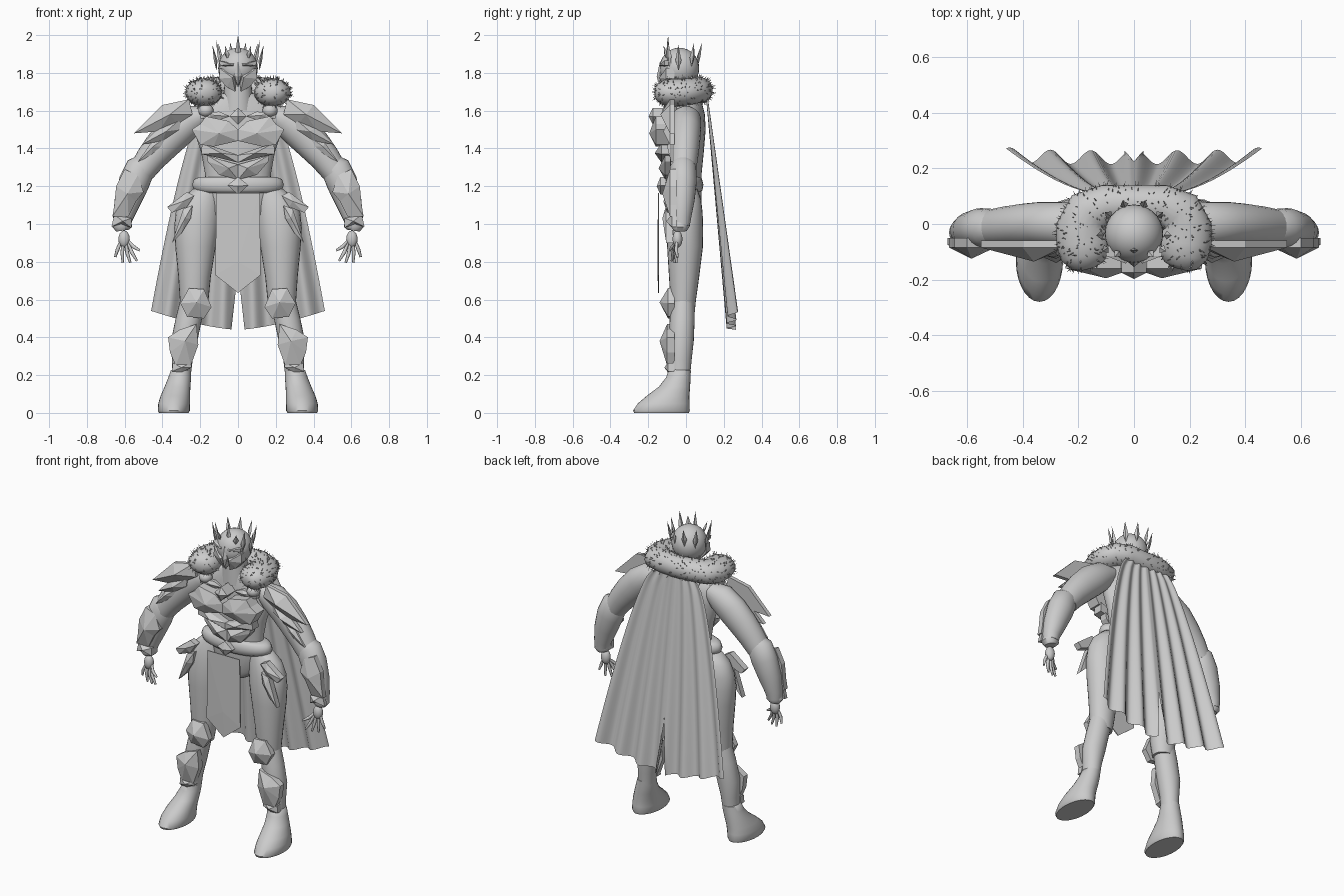
import bpy, bmesh, math, random
from mathutils import Vector
random.seed(4)

mat = bpy.data.materials.new("plain_grey")
mat.diffuse_color = (0.6, 0.6, 0.6, 1)


def finish(name, bm, mirror=False, smooth=None):
    bmesh.ops.recalc_face_normals(bm, faces=bm.faces)
    me = bpy.data.meshes.new(name)
    bm.to_mesh(me)
    bm.free()
    me.materials.append(mat)
    ob = bpy.data.objects.new(name, me)
    bpy.context.collection.objects.link(ob)
    if smooth:
        bpy.ops.object.select_all(action='DESELECT')
        ob.select_set(True)
        bpy.context.view_layer.objects.active = ob
        bpy.ops.object.shade_smooth_by_angle(angle=math.radians(smooth))
    if mirror:
        m = ob.modifiers.new("mirror", 'MIRROR')
        m.merge_threshold = 0.0005
    return ob


def tube(bm, rings, n=24, hint=(0, 1, 0), level=False):
    """Skin elliptical sections (x, y, z, radius across, radius along hint)."""
    v, loops = Vector(hint), []
    P = [Vector(r[:3]) for r in rings]
    for i, r in enumerate(rings):
        t = P[min(i + 1, len(P) - 1)] - P[max(i - 1, 0)]
        t = Vector((0, 0, 1)) if level else (t - v * t.dot(v)).normalized()
        u = v.cross(t)
        loops.append([bm.verts.new(P[i] + u * r[3] * math.cos(a) + v * r[4] * math.sin(a))
                      for a in (2 * math.pi * k / n for k in range(n))])
    for a, b in zip(loops, loops[1:]):
        for k in range(n):
            bm.faces.new((a[k], a[(k + 1) % n], b[(k + 1) % n], b[k]))
    bm.faces.new(loops[0])
    bm.faces.new(loops[-1])


def limb(name, rings, mirror=True, **kw):
    bm = bmesh.new()
    tube(bm, rings, **kw)
    return finish(name, bm, mirror, 50)


def ball(name, c, r, mirror=False):
    bm = bmesh.new()
    bmesh.ops.create_uvsphere(bm, u_segments=28, v_segments=16, radius=1)
    for v in bm.verts:
        v.co = Vector(c) + Vector([v.co[i] * r[i] for i in range(3)])
    return finish(name, bm, mirror, 60)


def plate(name, pts, back, rim, apex, mirror=True):
    """Faceted armour plate: xz outline, rim depth and a raised point."""
    bm = bmesh.new()
    b = [bm.verts.new((x, back, z)) for x, z in pts]
    f = [bm.verts.new((x, rim, z)) for x, z in pts]
    top, n = bm.verts.new(apex), len(pts)
    bm.faces.new(b)
    for i in range(n):
        j = (i + 1) % n
        bm.faces.new((b[i], b[j], f[j], f[i]))
        bm.faces.new((f[i], f[j], top))
    return finish(name, bm, mirror)


# Torso, neck, belt, hips
limb("torso", [(0, 0, 1.16, .17, .08), (0, 0, 1.27, .175, .083), (0, .002, 1.38, .195, .092),
               (0, .004, 1.5, .235, .1), (0, .004, 1.58, .24, .096), (0, 0, 1.64, .19, .085),
               (0, -.01, 1.69, .09, .07)], False, n=32, level=True)
limb("neck", [(0, -.025, 1.6, .085, .075), (0, -.03, 1.8, .065, .065)], False, level=True)
limb("belt", [(0, -.01, 1.165, .2, .085), (0, -.01, 1.178, .232, .097), (0, -.01, 1.208, .243, .102),
              (0, -.01, 1.238, .232, .095), (0, -.01, 1.25, .2, .085)], False, n=32, level=True)
limb("hips", [(0, 0, .99, .07, .06), (0, 0, 1.05, .17, .08), (0, 0, 1.18, .2, .083)],
     False, n=32, level=True)

# Legs and boots
limb("thigh", [(.165, 0, 1.185, .075, .06), (.195, 0, 1.13, .105, .08), (.212, -.002, 1.06, .118, .09),
               (.22, -.005, .98, .118, .096), (.225, -.005, .88, .107, .095), (.23, -.01, .72, .086, .08),
               (.232, -.015, .6, .076, .068), (.235, -.015, .52, .065, .06)], level=True)
limb("shin", [(.235, -.015, .6, .07, .06), (.26, -.02, .5, .07, .066), (.285, -.025, .38, .07, .066),
              (.295, -.03, .28, .055, .06), (.3, -.033, .2, .05, .055)], level=True)
limb("boot", [(.34, -.13, 0, .078, .145), (.34, -.13, .012, .085, .15), (.338, -.118, .05, .084, .137),
              (.332, -.095, .09, .078, .113), (.32, -.06, .14, .068, .082), (.308, -.04, .19, .06, .064),
              (.302, -.034, .225, .054, .06), (.302, -.034, .232, .04, .045)], n=28, level=True)

# Arms
limb("upper_arm", [(.18, 0, 1.58, .05, .06), (.25, 0, 1.55, .085, .08), (.33, 0, 1.49, .095, .08),
                   (.4, -.005, 1.42, .09, .078), (.46, -.01, 1.35, .08, .074), (.51, -.015, 1.28, .07, .068)])
limb("forearm", [(.49, -.015, 1.33, .05, .05), (.515, -.015, 1.3, .078, .07), (.55, -.015, 1.22, .082, .072),
                 (.585, -.02, 1.12, .07, .065), (.61, -.025, 1.03, .052, .052), (.615, -.025, .99, .045, .045)])
limb("wrist_cuff", [(.61, -.03, 1.02, .045, .045), (.613, -.03, .985, .052, .048), (.61, -.03, .965, .035, .035)])
ball("palm", (.603, -.045, .92), (.03, .026, .045), True)
bm = bmesh.new()
for x, y, z in [(.52, -.085, .86), (.535, -.075, .805), (.57, -.06, .795), (.61, -.05, .795), (.65, -.045, .825)]:
    sx = .6 + (x - .585) * .3
    tube(bm, [(sx, -.048, .91, .008, .008), ((sx + x) / 2 + .004, (y - .06) / 2, (z + .9) / 2, .01, .01),
              (x, y, z, .006, .006)], n=8)
finish("fingers", bm, True, 50)
ball("clasp", (.17, -.085, 1.6), (.04, .04, .035), True)

# Head and mask
ball("head", (0, -.035, 1.825), (.105, .105, .108))
plate("mask_cheek", [(.004, 1.80), (.03, 1.81), (.098, 1.825), (.1, 1.77), (.06, 1.725), (.015, 1.70)],
      -.06, -.105, (.03, -.142, 1.775))
plate("mask_brow", [(0, 1.82), (.095, 1.84), (.1, 1.865), (.05, 1.855), (0, 1.87)], -.08, -.115, (.03, -.142, 1.842))
plate("mask_nose", [(0, 1.72), (.02, 1.79), (0, 1.86), (-.02, 1.79)], -.1, -.138, (0, -.155, 1.78), False)

# Crown blades: (x, y, low, high), thin upright leaves
bm = bmesh.new()
for x, y, low, high in [(0, -.095, 1.84, 2.0), (.058, -.105, 1.87, 1.945), (.1, -.09, 1.83, 1.975),
                        (.118, -.04, 1.81, 1.95), (.09, .032, 1.83, 1.96), (.035, .068, 1.84, 1.96)]:
    for s in ((1,) if x == 0 else (1, -1)):
        d = Vector((x * s, y + .035, 0)).normalized()
        w = Vector((-d.y, d.x, 0))
        c = Vector((x * s, y, low + (high - low) * .4))
        lo = bm.verts.new(c - d * .004 + Vector((0, 0, low - c.z)))
        hi = bm.verts.new(c + d * (.0 if x == 0 else .018) + Vector((0, 0, high - c.z)))
        q = [bm.verts.new(c + o) for o in (d * .01, w * .016, d * -.01, w * -.016)]
        for i in range(4):
            bm.faces.new((lo, q[i], q[(i + 1) % 4]))
            bm.faces.new((hi, q[i], q[(i + 1) % 4]))
finish("crown_blades", bm)

# Fur collar: open ring with bristles
half = [(.165, -.162, 1.695, .025, .02), (.168, -.15, 1.695, .06, .045), (.176, -.115, 1.695, .088, .068),
        (.182, -.07, 1.695, .097, .074), (.185, -.01, 1.697, .094, .073), (.165, .04, 1.705, .086, .07),
        (.1, .068, 1.71, .074, .068)]
ring = half + [(0, .075, 1.705, .064, .068)] + [(-r[0],) + r[1:] for r in half[::-1]]
collar = limb("fur_collar", ring, False, hint=(0, 0, 1))
bm = bmesh.new()
faces = [p for p in collar.data.polygons if len(p.vertices) == 4]
for p in random.choices(faces, weights=[p.area for p in faces], k=520):
    vs = [collar.data.vertices[i].co for i in p.vertices]
    s, t = random.random(), random.random()
    c = vs[0].lerp(vs[1], s).lerp(vs[3].lerp(vs[2], s), t)
    jitter = Vector([random.uniform(-.4, .4) for _ in range(3)])
    tip = bm.verts.new(c + (p.normal + jitter).normalized() * random.uniform(.01, .025))
    u = p.normal.orthogonal().normalized() * .003
    w = p.normal.cross(u)
    q = [bm.verts.new(c - p.normal * .003 + u * math.cos(k * 2.094) + w * math.sin(k * 2.094)) for k in range(3)]
    for i in range(3):
        bm.faces.new((q[i], q[(i + 1) % 3], tip))
finish("fur_bristles", bm)

# Chest and belly armour
plate("chest_plate", [(0, 1.5), (.05, 1.545), (.17, 1.57), (.2, 1.53), (.245, 1.5), (.2, 1.42), (.13, 1.41), (0, 1.44)],
      -.08, -.16, (.1, -.195, 1.48))
plate("collar_plate", [(.04, 1.57), (.1, 1.595), (.2, 1.585), (.2, 1.56), (.1, 1.55)], -.06, -.1, (.12, -.115, 1.575))
plate("collar_gem", [(0, 1.525), (.045, 1.57), (0, 1.615), (-.045, 1.57)], -.08, -.175, (0, -.198, 1.57), False)
plate("rib_plate", [(0, 1.365), (.1, 1.4), (.19, 1.43), (.195, 1.37), (.1, 1.35), (0, 1.325)],
      -.07, -.13, (.09, -.165, 1.375))
plate("belly_plate", [(0, 1.315), (.09, 1.34), (.165, 1.365), (.16, 1.33), (.1, 1.26), (0, 1.235)],
      -.06, -.11, (.05, -.145, 1.295))
plate("belt_buckle", [(0, 1.155), (.055, 1.205), (0, 1.25), (-.055, 1.205)], -.09, -.135, (0, -.155, 1.2), False)

# Loincloth and hip plates
plate("loincloth", [(-.115, 1.165), (.115, 1.165), (.12, .73), (0, .635), (-.12, .73)], -.142, -.148, (0, -.152, .8), False)
plate("hip_plate_upper", [(.23, 1.15), (.27, 1.17), (.375, 1.09), (.35, 1.06), (.27, 1.09)], -.06, -.1, (.29, -.12, 1.12))
plate("hip_plate_lower", [(.24, 1.1), (.29, 1.08), (.35, .9), (.3, .95), (.25, 1.03)], -.07, -.105, (.28, -.125, 1.03))

# Shoulder and arm armour
plate("shoulder_plate_top", [(.26, 1.66), (.4, 1.63), (.55, 1.48), (.42, 1.49), (.32, 1.53), (.24, 1.58)],
      -.06, -.085, (.36, -.135, 1.58))
plate("shoulder_plate_mid", [(.3, 1.56), (.42, 1.51), (.51, 1.42), (.4, 1.44), (.31, 1.5)], -.06, -.085, (.38, -.12, 1.49))
plate("shoulder_plate_low", [(.38, 1.46), (.46, 1.43), (.53, 1.33), (.46, 1.36), (.4, 1.41)], -.06, -.08, (.45, -.1, 1.41))
plate("vambrace", [(.53, 1.26), (.6, 1.29), (.645, 1.2), (.655, 1.1), (.665, 1.04), (.58, 1.04), (.54, 1.12), (.5, 1.17)],
      -.05, -.085, (.585, -.125, 1.16))
plate("wrist_plate", [(.565, 1.03), (.655, 1.05), (.67, .985), (.62, 1.0), (.565, .98)], -.05, -.075, (.61, -.105, 1.015))

# Knee, shin and ankle armour
plate("knee_plate", [(.18, .655), (.26, .66), (.305, .58), (.27, .51), (.18, .5), (.14, .56)], -.06, -.095, (.22, -.14, .585))
plate("shin_plate", [(.22, .47), (.31, .44), (.37, .4), (.36, .32), (.33, .25), (.25, .25), (.21, .36)],
      -.06, -.1, (.28, -.14, .38))
plate("ankle_plate", [(.245, .24), (.3, .215), (.35, .22), (.345, .265), (.25, .265)], -.06, -.095, (.3, -.115, .24))

# Cape: pleated sheet with a slit at the lower centre
bm = bmesh.new()
NX, NZ, rows = 40, 24, []
for j in range(NZ + 1):
    t = j / NZ
    row = []
    for i in range(NX + 1):
        s = i / NX
        z = 1.66 - t * (1.22 - .1 * s ** 1.5)
        width = .16 + .3 * t ** .68
        slit = .035 * max(0, (t - .74) / .26)
        x = max(s * width, slit)
        fold = math.cos(2 * math.pi * (s * .46 - .3) / .145)
        y = .112 + .128 * t + (.005 + .02 * t) * fold + .012 * t * s ** 4
        row.append(bm.verts.new((x, y, z)))
    rows.append(row)
for a, b in zip(rows, rows[1:]):
    for i in range(NX):
        bm.faces.new((a[i], a[i + 1], b[i + 1], b[i]))
bmesh.ops.dissolve_degenerate(bm, edges=bm.edges, dist=.0001)
finish("cape", bm, True, 60)
